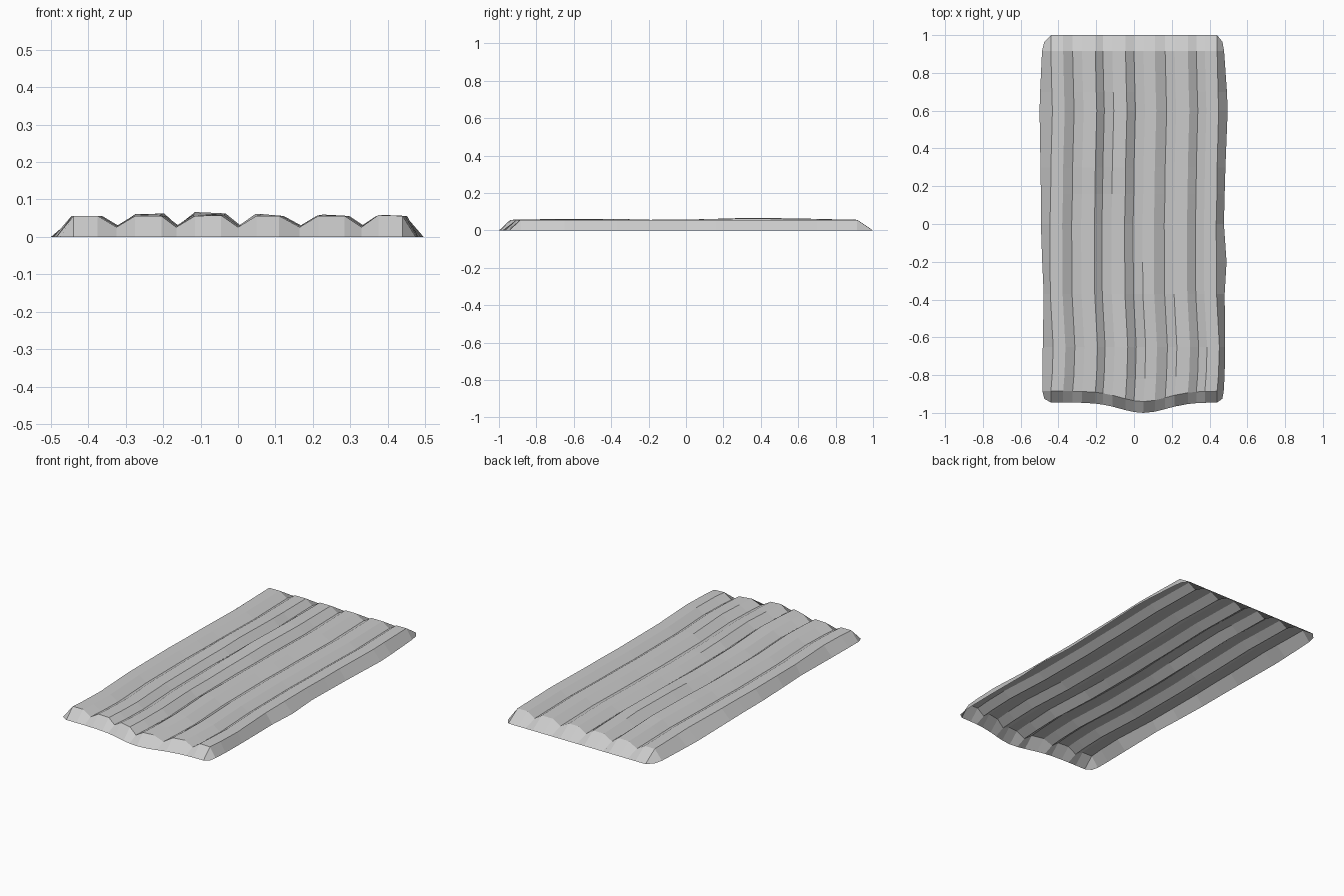
import bpy
import bmesh
from math import exp

cube = bpy.data.objects.get("Cube")
if cube:
    bpy.data.objects.remove(cube, do_unlink=True)

# One flat grey for the whole sheet
grey = bpy.data.materials.new("stone grey")
grey.use_nodes = True
colour = (0.6, 0.6, 0.6, 1)
grey.diffuse_color = colour
grey.node_tree.nodes["Principled BSDF"].inputs["Base Color"].default_value = colour


def bump(v, centre, width):
    return exp(-((v - centre) / width) ** 2)


# Cross-section: six flat ridges with a groove between neighbours
RIDGES = [(-0.44, -0.375), (-0.275, -0.205), (-0.115, -0.045),
          (0.05, 0.11), (0.215, 0.285), (0.375, 0.44)]
GROOVES = [-0.325, -0.165, 0, 0.165, 0.33]
TOP, VALLEY = 0.056, 0.026

# Uneven swellings of the ridges: ridge, side, y centre, y width, rise
SWELLS = [(1, 0, 0.45, 0.3, 0.006), (1, 1, 0.45, 0.25, 0.009),
          (2, 0, 0.42, 0.32, 0.012), (2, 1, 0.4, 0.35, 0.008),
          (2, 1, -0.58, 0.25, 0.007), (3, 0, -0.5, 0.22, 0.008),
          (4, 0, -0.6, 0.2, 0.004), (5, 0, -0.8, 0.15, 0.003)]

# Row positions with outline and groove wander: y, left rim, right rim, shift
ROWS = [(-0.885, -0.485, 0.475, 0), (-0.8, -0.485, 0.48, 0.007),
        (-0.65, -0.483, 0.482, 0.012), (-0.37, -0.478, 0.48, -0.003),
        (-0.2, -0.486, 0.49, -0.004), (0, -0.493, 0.476, -0.005),
        (0.16, -0.493, 0.48, -0.001), (0.3, -0.495, 0.484, 0),
        (0.6, -0.5, 0.496, 0.008), (0.7, -0.497, 0.492, 0.005),
        (0.915, -0.487, 0.477, 0)]


def section(y, shift):
    """Points of one cross-section, without the rims."""
    points = []
    for i, ridge in enumerate(RIDGES):
        for side, x in enumerate(ridge):
            rise = sum(s[4] * bump(y, s[2], s[3]) for s in SWELLS if s[:2] == (i, side))
            points.append((x + shift, TOP + rise))
        if i < len(GROOVES):
            points.append((GROOVES[i] + shift, VALLEY))
    return points


def front_bulge(x):
    return 0.055 * bump(x, 0.05, 0.17)


def end_row(y, corner_y, front):
    """Ground-level edge with cut corners."""
    row = [(-0.475, corner_y, 0)]
    for x, z in section(y, 0):
        row.append((x, y - (front_bulge(x) if front else 0), 0))
    return row + [(0.468, corner_y, 0)]


# Corrugated sheet: ridged top sloping down to the ground on all sides
rows = [end_row(-0.945, -0.925, True)]
for n, (y, left, right, shift) in enumerate(ROWS):
    # the front rows follow the bulging edge
    pull = (1, 0.35)[n] if n < 2 else 0
    middle = [(x, y - pull * front_bulge(x), z) for x, z in section(y, shift)]
    rows.append([(left, y, 0)] + middle + [(right, y, 0)])
rows.append(end_row(1.0, 0.965, False))

bm = bmesh.new()
grid = [[bm.verts.new(p) for p in row] for row in rows]
for a, b in zip(grid, grid[1:]):
    for j in range(len(a) - 1):
        bm.faces.new((a[j], a[j + 1], b[j + 1], b[j]))
mesh = bpy.data.meshes.new("corrugated_sheet")
bm.to_mesh(mesh)
bm.free()
mesh.materials.append(grey)
sheet = bpy.data.objects.new("corrugated_sheet", mesh)
bpy.context.collection.objects.link(sheet)
